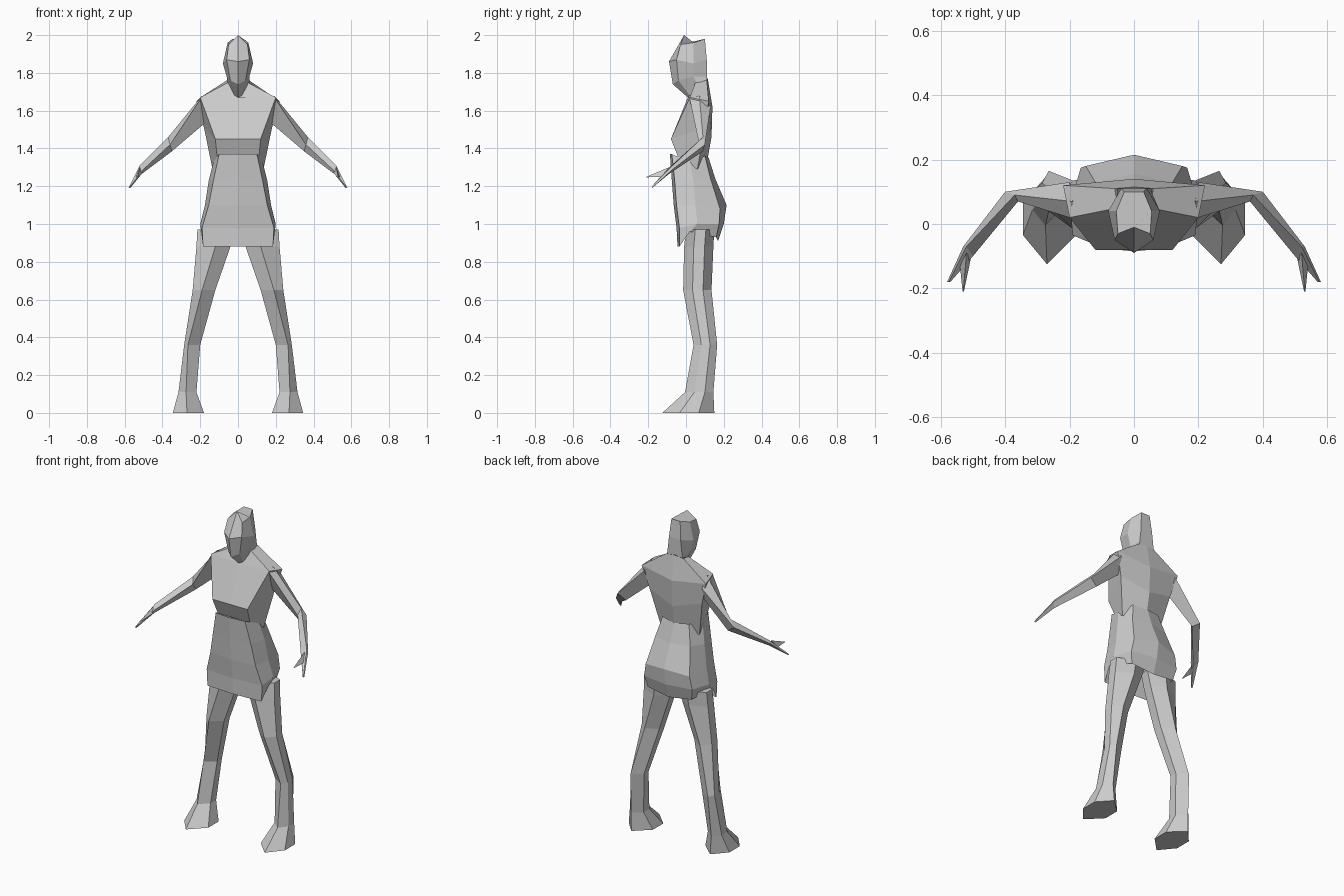
import bpy
import bmesh

cube = bpy.data.objects.get("Cube")
if cube:
    bpy.data.objects.remove(cube, do_unlink=True)

grey = bpy.data.materials.new("plain grey")
grey.use_nodes = True
tone = (.6, .6, .6, 1)
grey.diffuse_color = tone
grey.node_tree.nodes["Principled BSDF"].inputs["Base Color"].default_value = tone


def loft(name, rings, caps=(True, True), mirrored=False):
    """Skin closed rings of equal length, flat shaded."""
    bm = bmesh.new()
    loops = [[bm.verts.new(point) for point in ring] for ring in rings]
    count = len(loops[0])
    for low, high in zip(loops, loops[1:]):
        for i in range(count):
            j = (i + 1) % count
            bm.faces.new((low[i], low[j], high[j], high[i]))
    for wanted, ring in zip(caps, (loops[0], loops[-1])):
        if wanted:
            bm.faces.new(ring)
    bmesh.ops.remove_doubles(bm, verts=bm.verts, dist=.001)
    bmesh.ops.recalc_face_normals(bm, faces=bm.faces)
    mesh = bpy.data.meshes.new(name)
    bm.to_mesh(mesh)
    bm.free()
    mesh.materials.append(grey)
    part = bpy.data.objects.new(name, mesh)
    bpy.context.collection.objects.link(part)
    if mirrored:
        part.modifiers.new("other side", "MIRROR")
    return part


def whole(half):
    """Complete a half ring that runs from front to back on the left side."""
    return half + [(-x, y, z) for x, y, z in reversed(half) if x > 0]


# Angular head narrowing to the neck
loft("head", [whole(half) for half in (
    [(0, -.01, 2), (.05, -.03, 1.95), (.055, .04, 1.96), (.03, .1, 1.98)],
    [(0, -.09, 1.86), (.06, -.05, 1.87), (.08, .04, 1.85), (.04, .11, 1.87)],
    [(0, -.07, 1.74), (.04, -.04, 1.76), (.06, .04, 1.78), (.05, .11, 1.78)],
    [(0, .01, 1.67), (.02, .02, 1.68), (.05, .07, 1.72), (.06, .11, 1.73)],
)])

# Torso: collar, shoulders, chest and waist
loft("torso", [whole(half) for half in (
    [(0, .02, 1.67), (.05, .05, 1.75), (.06, .11, 1.76), (0, .115, 1.77)],
    [(0, .01, 1.67), (.2, .02, 1.67), (.22, .12, 1.65), (0, .14, 1.62)],
    [(0, -.08, 1.45), (.12, -.08, 1.45), (.18, .1, 1.51), (0, .135, 1.46)],
    [(0, -.04, 1.35), (.11, -.04, 1.35), (.135, .06, 1.29), (0, .11, 1.32)],
)])

# Open skirt with a longer front flap
loft("skirt", [whole(half) for half in (
    [(0, -.085, 1.37), (.1, -.075, 1.37), (.13, .02, 1.33), (.09, .1, 1.36), (0, .12, 1.35)],
    [(0, -.075, 1.23), (.13, -.06, 1.23), (.155, .04, 1.23), (.12, .13, 1.24), (0, .155, 1.24)],
    [(0, -.065, 1.1), (.155, -.05, 1.1), (.175, .05, 1.1), (.15, .18, 1.08), (0, .215, 1.1)],
    [(0, -.05, .98), (.19, -.035, .98), (.2, .06, 1), (.165, .175, 1), (0, .2, 1)],
    [(0, -.045, .88), (.185, -.035, .88), (.195, .02, .96), (.15, .16, .93), (0, .17, .91)],
)], caps=(False, False))


def leg_ring(z, inner, middle, outer, front, back):
    """Six-sided section with an edge at the front and at the back."""
    near, far = front + (back - front) * .33, front + (back - front) * .7
    return [(middle, front, z), (outer, near, z), (outer, far, z),
            (middle, back, z), (inner, far, z), (inner, near, z)]


# Legs with feet
loft("legs", [leg_ring(*section) for section in (
    (.97, .01, .11, .215, 0, .15),
    (.88, .04, .12, .22, -.01, .145),
    (.65, .12, .19, .24, -.015, .135),
    (.36, .2, .265, .285, .04, .165),
    (.11, .22, .275, .315, -.005, .145),
    (0, .18, .27, .345, -.125, .15),
)], mirrored=True)

# Thin arms, bent at the elbow and ending in pointed hands
loft("arms", [
    [(.19, .07, 1.68), (.2, .02, 1.66), (.18, .08, 1.53), (.2, .13, 1.62)],
    [(.37, .09, 1.46), (.36, .07, 1.42), (.35, .09, 1.385), (.4, .1, 1.42)],
    [(.52, -.07, 1.31), (.5, -.1, 1.29), (.51, -.09, 1.265), (.53, -.07, 1.29)],
    [(.575, -.18, 1.2), (.57, -.18, 1.2), (.57, -.18, 1.19), (.58, -.18, 1.19)],
], mirrored=True)

# Thumbs
loft("thumbs", [
    [(.52, -.09, 1.3), (.505, -.1, 1.27), (.54, -.13, 1.25)],
    [(.53, -.21, 1.25), (.528, -.21, 1.247), (.532, -.21, 1.247)],
], mirrored=True)
